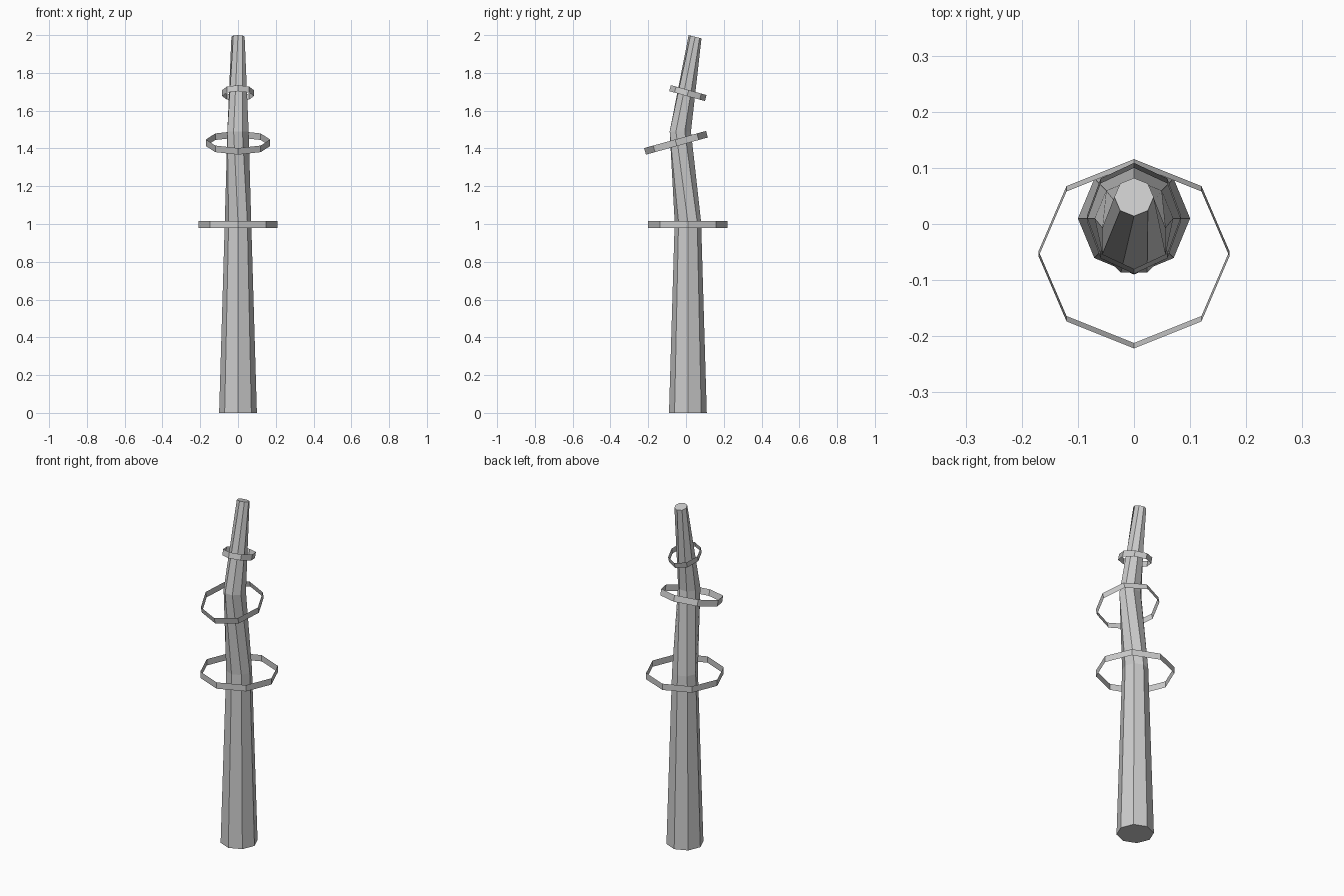
import bpy, bmesh
from math import radians
from mathutils import Matrix, Vector

if "Cube" in bpy.data.objects:
    bpy.data.objects.remove(bpy.data.objects["Cube"])

SIDES = 8


def loop(bm, y, z, rx, ry, tilt=0, twist=0, lift=0):
    """Add an octagonal loop, tilted about x, and return its vertices."""
    rot = Matrix.Rotation(radians(tilt), 4, 'X')
    verts = []
    for i in range(SIDES):
        spin = Matrix.Rotation(radians(twist + i * 360 / SIDES), 4, 'Z')
        p = spin @ Vector((1, 0, 0))
        verts.append(bm.verts.new(rot @ Vector((p.x * rx, p.y * ry, lift)) + Vector((0, y, z))))
    return verts


def bridge(bm, a, b):
    for i in range(SIDES):
        j = (i + 1) % SIDES
        bm.faces.new((a[i], a[j], b[j], b[i]))


def finish(bm, name):
    mesh = bpy.data.meshes.new(name)
    bmesh.ops.recalc_face_normals(bm, faces=bm.faces[:])
    bm.to_mesh(mesh)
    bm.free()
    obj = bpy.data.objects.new(name, mesh)
    bpy.context.collection.objects.link(obj)


# Bent tapering shaft: y, z, radius, tilt, twist
sections = [
    (0.01, 0.0, 0.10, 0, 0),
    (0.01, 1.01, 0.07, 0, 0),
    (-0.03, 1.49, 0.061, 0, -22.5),
    (0.048, 1.9915, 0.035, -14, 0),
]
bm = bmesh.new()
loops = [loop(bm, y, z, r, r, tilt, twist) for y, z, r, tilt, twist in sections]
for a, b in zip(loops, loops[1:]):
    bridge(bm, a, b)
bm.faces.new(loops[0][::-1])
bm.faces.new(loops[-1])
finish(bm, "shaft")

# Thin open bands around the shaft: y, z, x radius, y radius, height, tilt
bands = {
    "lower_band": (0.01, 0.997, 0.21, 0.21, 0.037, 0),
    "middle_band": (-0.053, 1.43, 0.17, 0.17, 0.036, 15.5),
    "upper_band": (0.01, 1.693, 0.084, 0.098, 0.033, -15.5),
}
for name, (y, z, rx, ry, h, tilt) in bands.items():
    bm = bmesh.new()
    low = loop(bm, y, z, rx, ry, tilt, lift=-h / 2)
    high = loop(bm, y, z, rx, ry, tilt, lift=h / 2)
    bridge(bm, low, high)
    finish(bm, name)
